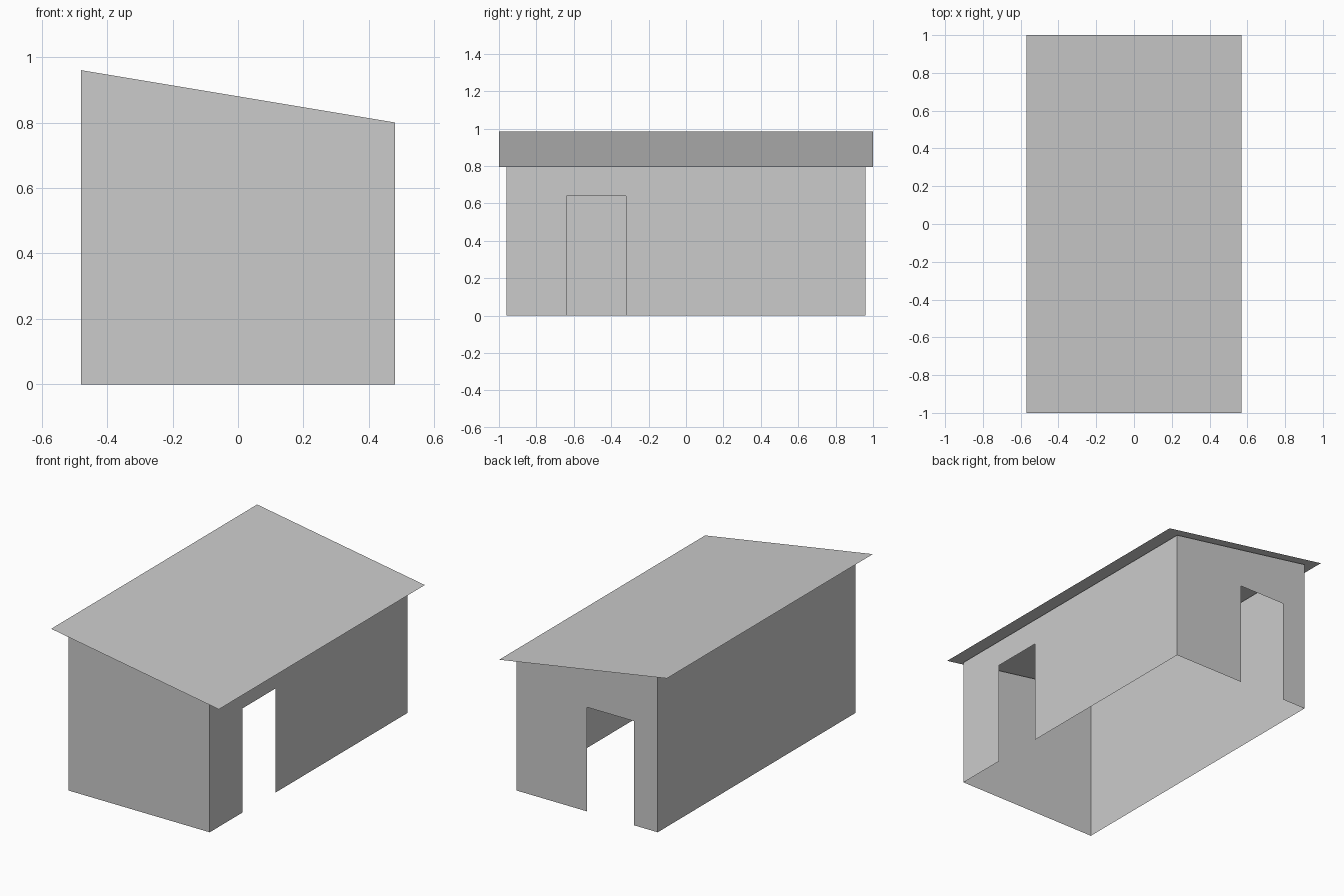
import bpy
import bmesh

if "Cube" in bpy.data.objects:
    bpy.data.objects.remove(bpy.data.objects["Cube"])

HX, HY = 0.48, 0.96          # half size of the walls
SLOPE = -1 / 6               # roof fall from left to right
DOOR_H = 0.64


def eave(x):
    return 0.88 + SLOPE * x


def sheet(name, points, outward):
    """One flat polygon, facing the outward direction."""
    bm = bmesh.new()
    face = bm.faces.new([bm.verts.new(p) for p in points])
    face.normal_update()
    if sum(a * b for a, b in zip(face.normal, outward)) < 0:
        face.normal_flip()
    bmesh.ops.triangulate(bm, faces=[f for f in bm.faces if len(f.verts) > 4])
    bmesh.ops.dissolve_limit(bm, angle_limit=0.01, verts=bm.verts[:], edges=bm.edges[:])
    mesh = bpy.data.meshes.new(name)
    bm.to_mesh(mesh)
    bm.free()
    obj = bpy.data.objects.new(name, mesh)
    bpy.context.collection.objects.link(obj)
    return obj


def outline(half, top, door=None):
    """Wall outline (along, z), with an optional doorway notch in the base."""
    notch = []
    if door:
        a, b = door
        notch = [(a, 0), (a, DOOR_H), (b, DOOR_H), (b, 0)]
    return [(-half, 0)] + notch + [(half, 0), (half, top(half)), (-half, top(-half))]


# Side walls: low right wall with doorway, tall plain left wall
for name, s, door in (("right_wall", 1, (-0.64, -0.32)), ("left_wall", -1, None)):
    pts = outline(HY, lambda y: eave(s * HX), door)
    sheet(name, [(s * HX, y, z) for y, z in pts], (s, 0, 0))

# End walls with sloping tops: plain front, back with doorway
for name, s, door in (("front_wall", -1, None), ("back_wall", 1, (-0.32, 0.0))):
    pts = outline(HX, eave, door)
    sheet(name, [(x, s * HY, z) for x, z in pts], (0, s, 0))

# Overhanging roof sheet, just above the wall tops
RX, RY, LIFT = 0.57, 1.0, 0.01
sheet("roof", [(x, y, eave(x) + LIFT)
               for x, y in ((-RX, -RY), (RX, -RY), (RX, RY), (-RX, RY))], (0, 0, 1))
